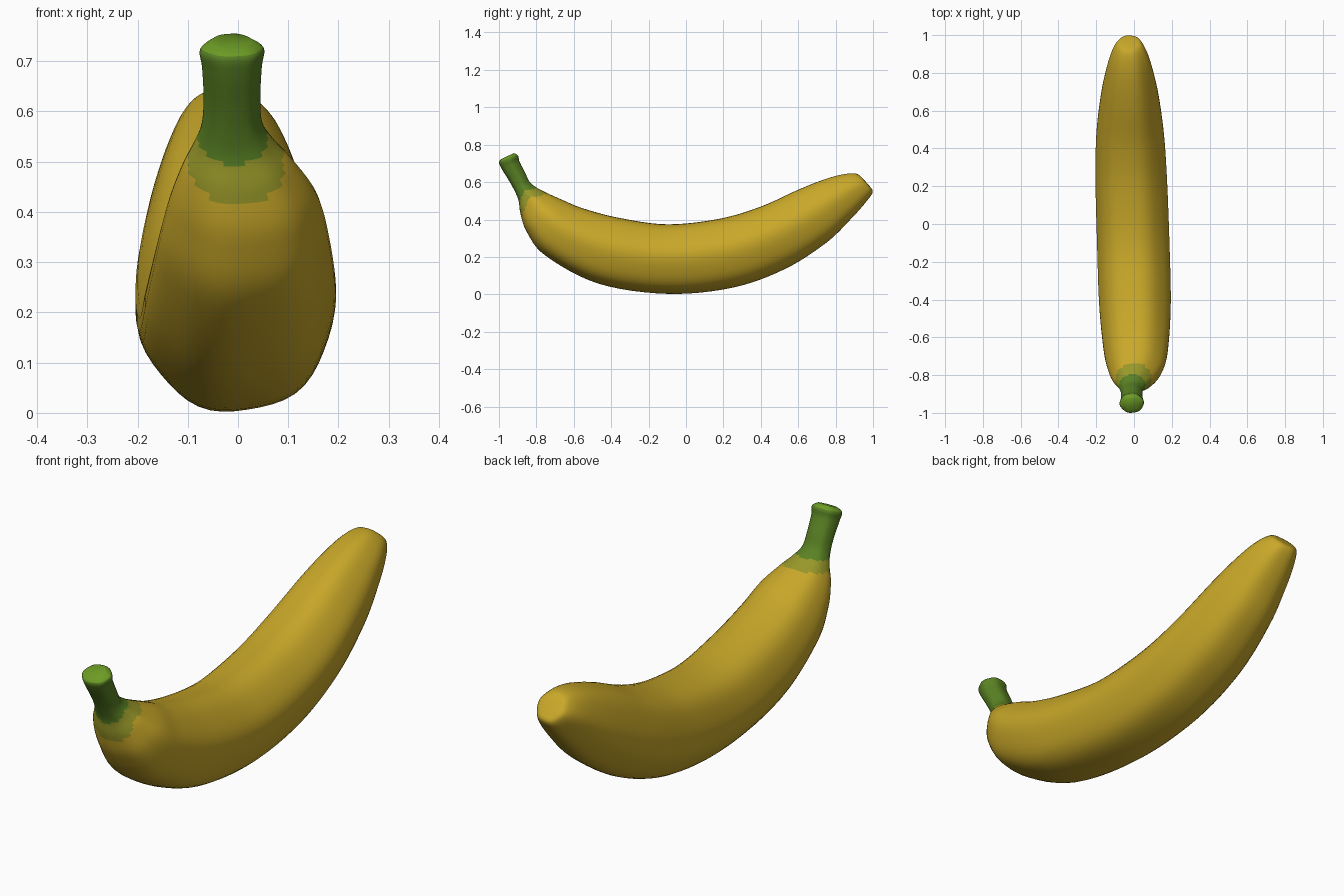
import bpy, bmesh, math
from mathutils import Vector

cube = bpy.data.objects.get("Cube")
if cube:
    bpy.data.objects.remove(cube, do_unlink=True)


def material(name, color):
    m = bpy.data.materials.new(name)
    m.use_nodes = True
    m.diffuse_color = (*color, 1)
    bsdf = m.node_tree.nodes["Principled BSDF"]
    bsdf.inputs["Base Color"].default_value = (*color, 1)
    bsdf.inputs["Roughness"].default_value = 0.7
    return m


mats = [material("peel yellow", (0.58, 0.39, 0.022)),
        material("unripe olive", (0.31, 0.31, 0.022)),
        material("stem green", (0.10, 0.22, 0.017)),
        material("cut end green", (0.15, 0.33, 0.018))]
YELLOW, OLIVE, GREEN, CUT = range(4)

# Cross-sections: inner edge (y, z), outer edge (y, z), half width, sideways offset
SECTIONS = [
    (-.92, .755, -.985, .725, .04, -.012),
    (-.898, .742, -1.0, .705, .063, -.012),
    (-.89, .71, -.985, .67, .059, -.012),
    (-.86, .65, -.945, .605, .056, -.012),
    (-.835, .60, -.915, .55, .06, -.012),
    (-.80, .572, -.895, .50, .08, -.008),
    (-.75, .545, -.885, .43, .112, 0),
    (-.66, .505, -.85, .33, .148, .01),
    (-.55, .46, -.75, .205, .17, .01),
    (-.36, .41, -.47, .057, .188, .005),
    (-.10, .375, -.10, .002, .19, -.004),
    (.18, .405, .25, .035, .188, -.014),
    (.40, .47, .53, .135, .178, -.02),
    (.60, .56, .75, .275, .152, -.022),
    (.74, .615, .88, .40, .123, -.023),
    (.84, .642, .96, .49, .095, -.024),
    (.91, .645, .998, .545, .064, -.025),
    (.945, .62, .985, .575, .028, -.025),
]
STEPS, SIDES = 6, 48


def smooth_section(t):
    """Catmull-Rom blend of the cross-sections at position t."""
    i = min(int(t), len(SECTIONS) - 2)
    u = t - i
    last = len(SECTIONS) - 1
    p0, p1, p2, p3 = (SECTIONS[max(0, min(last, k))] for k in range(i - 1, i + 3))
    return [b + 0.5 * u * (c - a + u * (2 * a - 5 * b + 4 * c - d
            + u * (3 * (b - c) + d - a))) for a, b, c, d in zip(p0, p1, p2, p3)]


def ring_points(t):
    ya, za, yb, zb, half, off = smooth_section(t)
    inner, outer = Vector((off, ya, za)), Vector((off, yb, zb))
    mid, up = (inner + outer) / 2, (inner - outer) / 2
    for k in range(SIDES):
        a = math.tau * k / SIDES
        # soft lengthwise ridges of the peel
        r = 1 + 0.018 * math.cos(6 * (a + math.radians(50)))
        yield mid + r * (up * math.sin(a) + Vector((half * math.cos(a), 0, 0)))


# Peel and stem as one continuous skin
bm = bmesh.new()
rings = []
count = (len(SECTIONS) - 1) * STEPS + 1
for n in range(count):
    rings.append([bm.verts.new(p) for p in ring_points(n / STEPS)])

for n in range(count - 1):
    for k in range(SIDES):
        j = (k + 1) % SIDES
        f = bm.faces.new((rings[n][k], rings[n][j], rings[n + 1][j], rings[n + 1][k]))
        # green fades down in scallops, longest on the inner and outer edges
        reach = abs(math.sin(math.tau * (k + 0.5) / SIDES))
        t = (n + 0.5) / STEPS
        if t < 0.8:
            f.material_index = CUT
        elif t < 4.5 + 0.6 * reach:
            f.material_index = GREEN
        elif t < 5.4 + 0.8 * reach:
            f.material_index = OLIVE
        else:
            f.material_index = YELLOW

# Close the cut end and the blossom tip
bm.faces.new(rings[0]).material_index = CUT
bm.faces.new(rings[-1]).material_index = YELLOW
bmesh.ops.recalc_face_normals(bm, faces=bm.faces)

mesh = bpy.data.meshes.new("banana")
bm.to_mesh(mesh)
bm.free()
for m in mats:
    mesh.materials.append(m)
banana = bpy.data.objects.new("banana", mesh)
bpy.context.collection.objects.link(banana)

bpy.ops.object.select_all(action="DESELECT")
banana.select_set(True)
bpy.context.view_layer.objects.active = banana
bpy.ops.object.shade_smooth_by_angle(angle=math.radians(50))
